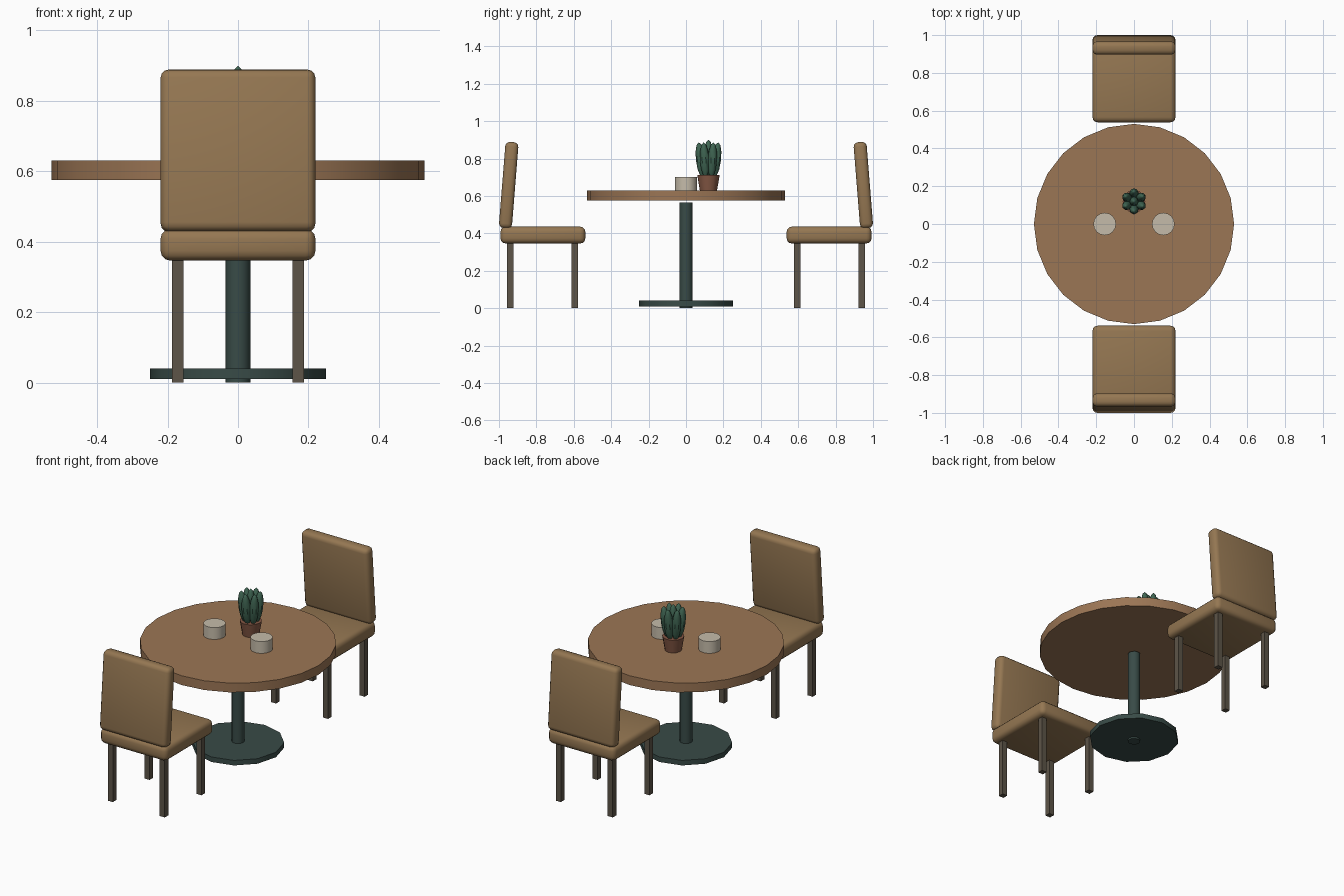
import bpy, math
from mathutils import Vector

if "Cube" in bpy.data.objects:
    bpy.data.objects.remove(bpy.data.objects["Cube"])


def material(name, rgb):
    m = bpy.data.materials.new(name)
    m.diffuse_color = (*rgb, 1)
    m.use_nodes = True
    m.node_tree.nodes["Principled BSDF"].inputs["Base Color"].default_value = m.diffuse_color
    return m


WOOD = material("wood", (0.33, 0.18, 0.09))
FABRIC = material("tan_fabric", (0.30, 0.185, 0.085))
METAL = material("dark_green_metal", (0.04, 0.07, 0.063))
LEG = material("leg_brown", (0.11, 0.09, 0.065))
CUP = material("cream", (0.56, 0.50, 0.40))
CLAY = material("clay", (0.24, 0.10, 0.06))
LEAF = material("leaf_green", (0.05, 0.13, 0.085))


def finish(name, mat):
    ob = bpy.context.object
    ob.name = name
    ob.data.materials.append(mat)
    return ob


def lathe(name, mat, x, y, z0, z1, r0, r1, sides, smooth=False):
    bpy.ops.mesh.primitive_cone_add(vertices=sides, radius1=r0, radius2=r1, depth=z1 - z0,
                                    location=(x, y, (z0 + z1) / 2))
    if smooth:
        bpy.ops.object.shade_smooth_by_angle(angle=math.radians(40))
    return finish(name, mat)


def box(name, mat, loc, size, tilt=0, bevel=0):
    bpy.ops.mesh.primitive_cube_add(size=1, location=loc, rotation=(tilt, 0, 0))
    ob = finish(name, mat)
    ob.scale = size
    bpy.ops.object.transform_apply(location=False, rotation=False, scale=True)
    if bevel:
        mod = ob.modifiers.new("soft_edges", 'BEVEL')
        mod.width, mod.segments = bevel, 3
        bpy.ops.object.modifier_apply(modifier=mod.name)
        bpy.ops.object.shade_smooth_by_angle(angle=math.radians(40))
    return ob


# Pedestal table
lathe("table_top", WOOD, 0, 0, 0.575, 0.63, 0.53, 0.53, 24, True)
lathe("table_column", METAL, 0, 0, 0.0, 0.565, 0.035, 0.035, 12, True)
lathe("table_base", METAL, 0, 0, 0.01, 0.04, 0.25, 0.25, 12, True)

# Two facing chairs, backs leaning toward the table
for side, s in (("front", -1), ("rear", 1)):
    box(side + "_chair_seat", FABRIC, (0, s * 0.765, 0.391), (0.44, 0.454, 0.09), 0, 0.028)
    box(side + "_chair_back", FABRIC, (0, s * 0.948, 0.658), (0.44, 0.07, 0.462), s * 0.08, 0.025)
    for x in (-0.171, 0.171):
        for y in (0.595, 0.94):
            box(side + "_chair_leg", LEG, (x, s * y, 0.175), (0.033, 0.033, 0.35))

# Cups
for x in (-0.155, 0.155):
    lathe("cup", CUP, x, 0, 0.63, 0.70, 0.06, 0.06, 16, True)

# Potted plant
PX, PY = 0, 0.12
lathe("plant_pot", CLAY, PX, PY, 0.63, 0.712, 0.046, 0.06, 12, True)


def leaf(angle, ring, lean, z, half):
    d = Vector((math.cos(angle), math.sin(angle), 0))
    axis = (Vector((0, 0, 1)) + d * lean).normalized()
    bpy.ops.mesh.primitive_uv_sphere_add(segments=8, ring_count=6, radius=1,
                                         location=Vector((PX, PY, z)) + d * ring)
    ob = finish("leaf", LEAF)
    ob.scale = (0.026, 0.026, half)
    ob.rotation_euler = axis.to_track_quat('Z', 'Y').to_euler()
    bpy.ops.object.shade_smooth_by_angle(angle=math.radians(40))


leaf(0, 0, 0, 0.80, 0.10)
for i in range(6):
    leaf(math.radians(30 + 60 * i), 0.041, 0.12, 0.792, 0.095)
